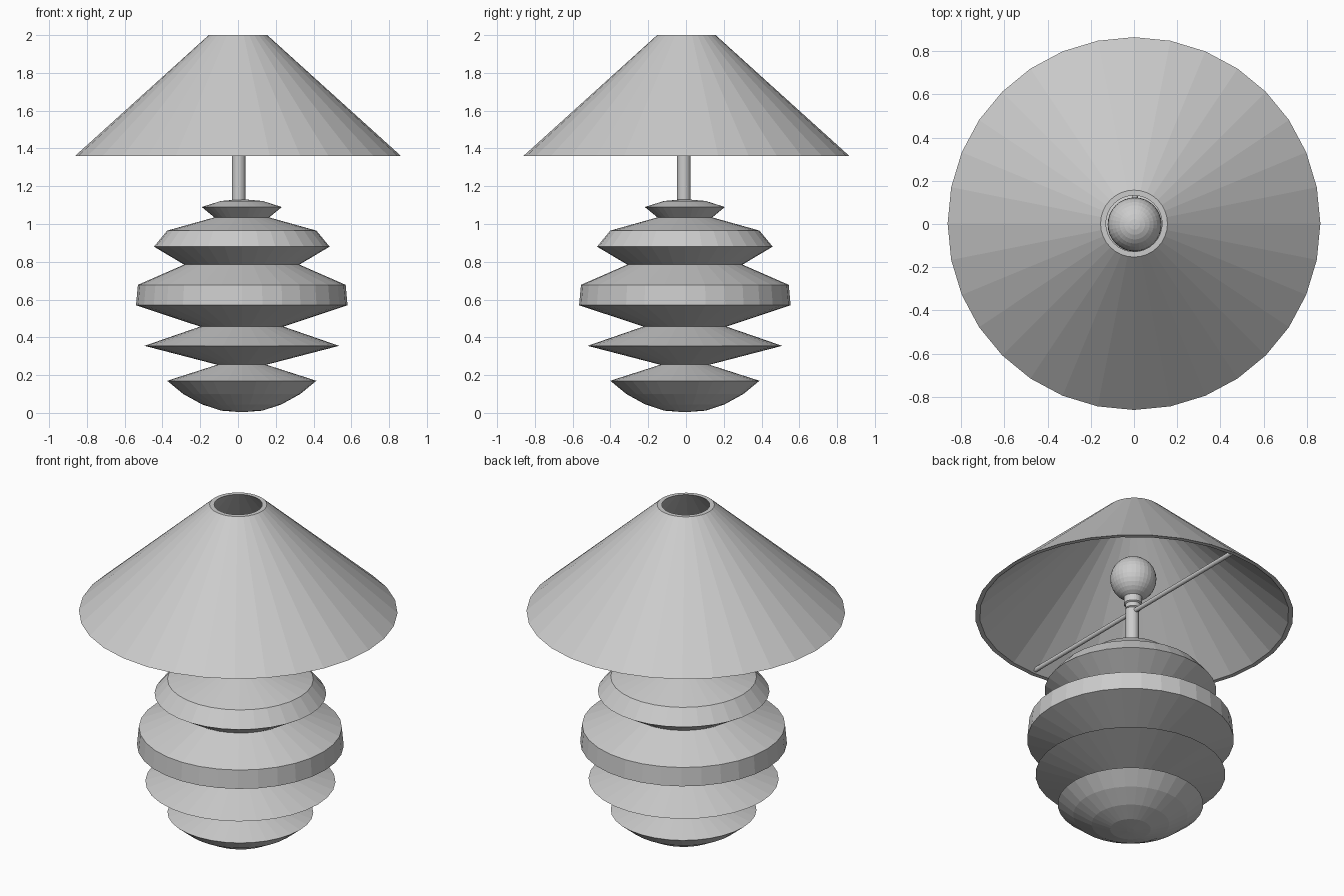
import bpy, bmesh, math

if "Cube" in bpy.data.objects:
    bpy.data.objects.remove(bpy.data.objects["Cube"])

grey = bpy.data.materials.new("plain_grey")
grey.diffuse_color = (0.6, 0.6, 0.6, 1)
grey.use_nodes = True
grey.node_tree.nodes["Principled BSDF"].inputs["Base Color"].default_value = grey.diffuse_color


def finish(bm, name):
    bmesh.ops.recalc_face_normals(bm, faces=bm.faces)
    me = bpy.data.meshes.new(name)
    bm.to_mesh(me)
    bm.free()
    me.materials.append(grey)
    ob = bpy.data.objects.new(name, me)
    bpy.context.collection.objects.link(ob)
    return ob


def lathe(name, profile, centre=(0, 0), sides=32, closed=False):
    """Turn a (radius, z) profile around a vertical axis; cap the ends unless closed."""
    bm = bmesh.new()
    rings = []
    for r, z in profile:
        rings.append([bm.verts.new((centre[0] + r * math.cos(math.tau * i / sides),
                                    centre[1] + r * math.sin(math.tau * i / sides), z))
                      for i in range(sides)])
    pairs = list(zip(rings, rings[1:]))
    if closed:
        pairs.append((rings[-1], rings[0]))
    else:
        bm.faces.new(rings[0])
        bm.faces.new(rings[-1])
    for a, b in pairs:
        for i in range(sides):
            j = (i + 1) % sides
            bm.faces.new((a[i], a[j], b[j], b[i]))
    return finish(bm, name)


# Stacked-disc base
lathe("base_body", [
    (0.02, 0.005), (0.11, 0.012), (0.21, 0.045), (0.31, 0.10), (0.395, 0.17),
    (0.13, 0.255), (0.515, 0.355), (0.22, 0.457),
    (0.56, 0.57), (0.55, 0.678), (0.305, 0.785),
    (0.465, 0.88), (0.395, 0.965), (0.145, 1.035),
    (0.212, 1.09), (0.11, 1.122), (0.02, 1.13)], centre=(0.02, -0.006))

# Stem and bulb socket
lathe("stem", [(0.036, 1.10), (0.036, 1.42)], centre=(0.003, -0.011))
lathe("socket", [(0.034, 1.39), (0.042, 1.395), (0.042, 1.42), (0.05, 1.425),
                 (0.05, 1.475), (0.04, 1.49)], centre=(0.002, -0.006))

# Round bulb
bm = bmesh.new()
bmesh.ops.create_uvsphere(bm, u_segments=32, v_segments=16, radius=0.125)
bmesh.ops.translate(bm, verts=bm.verts, vec=(0.003, -0.002, 1.58))
finish(bm, "bulb")

# Thin-walled conical shade, open at both ends
lathe("shade", [(0.863, 1.36), (0.155, 2.0), (0.13, 2.0), (0.838, 1.36)],
      centre=(0, 0.002), closed=True)

# Cross rod holding the shade
rod = lathe("shade_rod", [(0.013, -0.825), (0.013, 0.825)], sides=16)
rod.rotation_euler = (math.pi / 2, 0, 0)
rod.location = (0.005, 0, 1.376)
